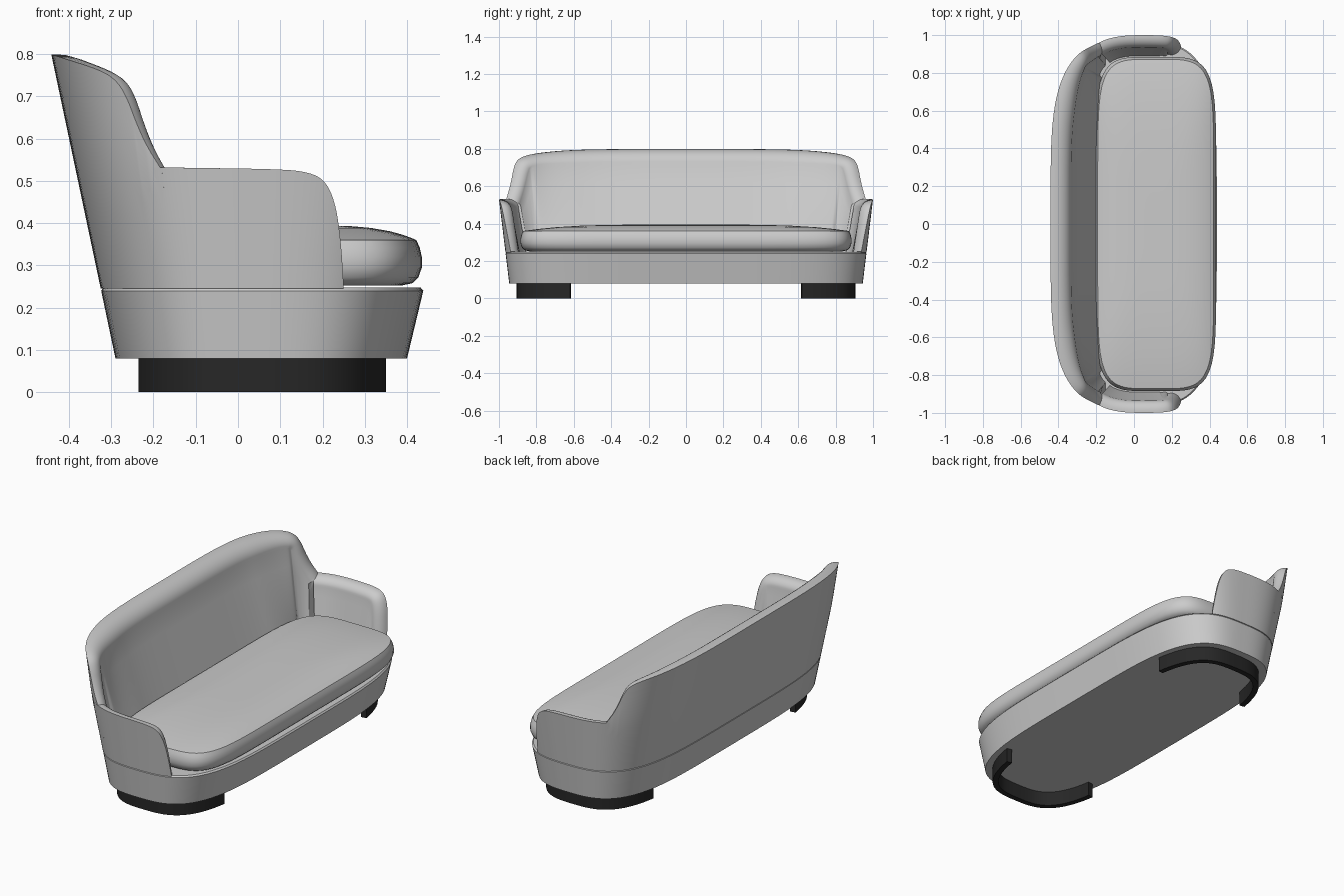
import bpy, bmesh, math
from mathutils import Vector

if "Cube" in bpy.data.objects:
    bpy.data.objects.remove(bpy.data.objects["Cube"])

P, Q = 3.0, 4.5  # plan curve exponents of the sofa body


def unit(phi, p=P, q=Q):
    """Point of a squarish unit oval in direction phi."""
    c, s = math.cos(phi), math.sin(phi)
    lo, hi = 0.0, 1.5
    for _ in range(40):
        r = (lo + hi) / 2
        if (r * abs(c)) ** p + (r * abs(s)) ** q > 1:
            hi = r
        else:
            lo = r
    return r * c, r * s


def dims(z):
    """Centre and half sizes of the flared body at height z."""
    back, front = -0.29 - 0.211 * (z - 0.08), 0.40 + 0.24 * (z - 0.08)
    return (back + front) / 2, (front - back) / 2, min(1.0, 0.945 + 0.122 * (z - 0.08))


def body(phi, z):
    xc, hx, hy = dims(z)
    u = unit(phi)
    return Vector((xc + hx * u[0], hy * u[1], z))


def inward(phi, hx, hy):
    u = unit(phi)
    g = Vector((math.copysign(P * abs(u[0]) ** (P - 1), u[0]) / hx,
                Q * abs(u[1]) ** (Q - 1) / hy, 0))
    return -g.normalized()


def phi_at(x, z):
    xc, hx, _ = dims(z)
    ux = (x - xc) / hx
    return math.atan2((1 - abs(ux) ** P) ** (1 / Q), ux)


def chaikin(pts, times=3):
    for _ in range(times):
        out = [pts[0]]
        for a, b in zip(pts, pts[1:]):
            out += [tuple(m * 0.75 + n * 0.25 for m, n in zip(a, b)),
                    tuple(m * 0.25 + n * 0.75 for m, n in zip(a, b))]
        pts = out + [pts[-1]]
    return pts


def loft(name, rings, closed=True, caps=(True, True), mirror=False, color=None):
    """Skin a list of point rows, with optional end caps and mirroring in y."""
    bm = bmesh.new()
    rows = [[bm.verts.new(v) for v in r] for r in rings]
    n = len(rows[0])
    for a, b in zip(rows, rows[1:]):
        for i in range(n if closed else n - 1):
            j = (i + 1) % n
            bm.faces.new((a[i], a[j], b[j], b[i]))
    if caps[0]:
        bm.faces.new(rows[0])
    if caps[1]:
        bm.faces.new(rows[-1])
    bmesh.ops.remove_doubles(bm, verts=bm.verts, dist=0.0002)
    bmesh.ops.recalc_face_normals(bm, faces=bm.faces)
    me = bpy.data.meshes.new(name)
    bm.to_mesh(me)
    bm.free()
    ob = bpy.data.objects.new(name, me)
    bpy.context.collection.objects.link(ob)
    if color:
        mat = bpy.data.materials.new(name)
        mat.diffuse_color = color
        mat.use_nodes = True
        mat.node_tree.nodes["Principled BSDF"].inputs["Base Color"].default_value = mat.diffuse_color
        me.materials.append(mat)
    bpy.ops.object.select_all(action='DESELECT')
    ob.select_set(True)
    bpy.context.view_layer.objects.active = ob
    bpy.ops.object.shade_smooth_by_angle(angle=math.radians(35))
    if mirror:
        m = ob.modifiers.new("mirror", 'MIRROR')
        m.use_axis = (False, True, False)
        m.merge_threshold = 0.0005
    return ob


def shell(name, rim, thick, extra, caps):
    """Upholstered wall following the body outline up to a rolled rim."""
    z0 = 0.245
    outer = [body(f, z) for f, z in rim]
    rings = []
    for i, (f, z) in enumerate(rim):
        _, hx, hy = dims(z)
        N = inward(f, hx, hy)
        T = outer[min(i + 1, len(rim) - 1)] - outer[max(i - 1, 0)]
        B = T.cross(N).normalized()
        th = thick(f)
        r = th * 0.75
        col = [body(f, z0 + (z - z0) * k / 6) for k in range(7)]
        for k in range(0, 9):
            a = k / 8 * math.pi / 2
            col.append(outer[i] + N * th * (0.15 + 0.85 * math.sin(a)) - B * r * (1 - math.cos(a)))
        foot = body(f, z0) + N * (th + extra(f)) - Vector((B.x, B.y, 0)) * r
        top = col[-1].copy()
        col += [top.lerp(foot, k / 5) for k in range(1, 6)]
        rings.append(col)
    return loft(name, rings, True, caps, mirror=True)


# base: flared upholstered plinth
ANG = [2 * math.pi * i / 128 for i in range(128)]
rings = [[body(a, z) for a in ANG] for z in (0.08, 0.16, 0.24)]
rings.append([Vector((v.x * 0.985, v.y * 0.994, 0.248)) for v in rings[-1]])
loft("base", rings)

# backrest: tall wall sweeping down to the arms
def blend(f):
    t = min(1, max(0, (f - 2.1) / 0.5))
    return t * t * (3 - 2 * t)


back_pts = [(-0.18, 0.525), (-0.215, 0.58), (-0.24, 0.635), (-0.262, 0.695),
            (-0.285, 0.735), (-0.32, 0.76), (-0.38, 0.781)]
rim = [(phi_at(x, z), z) for x, z in back_pts] + [(2.6, 0.796), (2.85, 0.799), (math.pi, 0.799)]
shell("backrest", chaikin(rim), lambda f: 0.065 + 0.045 * blend(f),
      lambda f: 0.015 + 0.03 * blend(f), (True, False))

# arms: low walls with a rounded front
arm_pts = [(0.25, 0.25), (0.243, 0.36), (0.23, 0.45), (0.205, 0.503),
           (0.16, 0.523), (0.08, 0.528), (-0.05, 0.53), (-0.2, 0.532)]
shell("arms", chaikin([(phi_at(x, z), z) for x, z in arm_pts]),
      lambda f: 0.065, lambda f: 0.01, (True, True))

# seat cushion: soft slab with a domed top
def cushion_ring(inset, z, scale=1.0):
    out = []
    for a in ANG:
        u = unit(a, 4.5, 7)
        out.append(Vector((0.115 + (0.32 - inset) * u[0] * scale,
                           (0.885 - inset) * u[1] * scale, z)))
    return out


rings = [cushion_ring(i, z) for i, z in
         ((0.05, 0.252), (0.022, 0.258), (0.008, 0.272), (0.0, 0.295),
          (0.0, 0.32), (0.005, 0.342), (0.013, 0.36))]
for s in (0.97, 0.9, 0.8, 0.65, 0.5, 0.35, 0.2, 0.08):
    rings.append(cushion_ring(0.013, 0.36 + 0.035 * (1 - s ** 4), s))
loft("seat_cushion", rings)

# legs: curved black bands under each end
rings = []
for i in range(49):
    f = 0.632 + (math.pi - 1.264) * i / 48
    u = unit(f)
    o = Vector((0.0575 + 0.313 * u[0], 0.905 * u[1], 0))
    n = o + inward(f, 0.313, 0.905) * 0.03
    up = Vector((0, 0, 0.082))
    rings.append([o, o + up, n + up, n])
loft("legs", rings, mirror=True, color=(0.02, 0.02, 0.02, 1))
